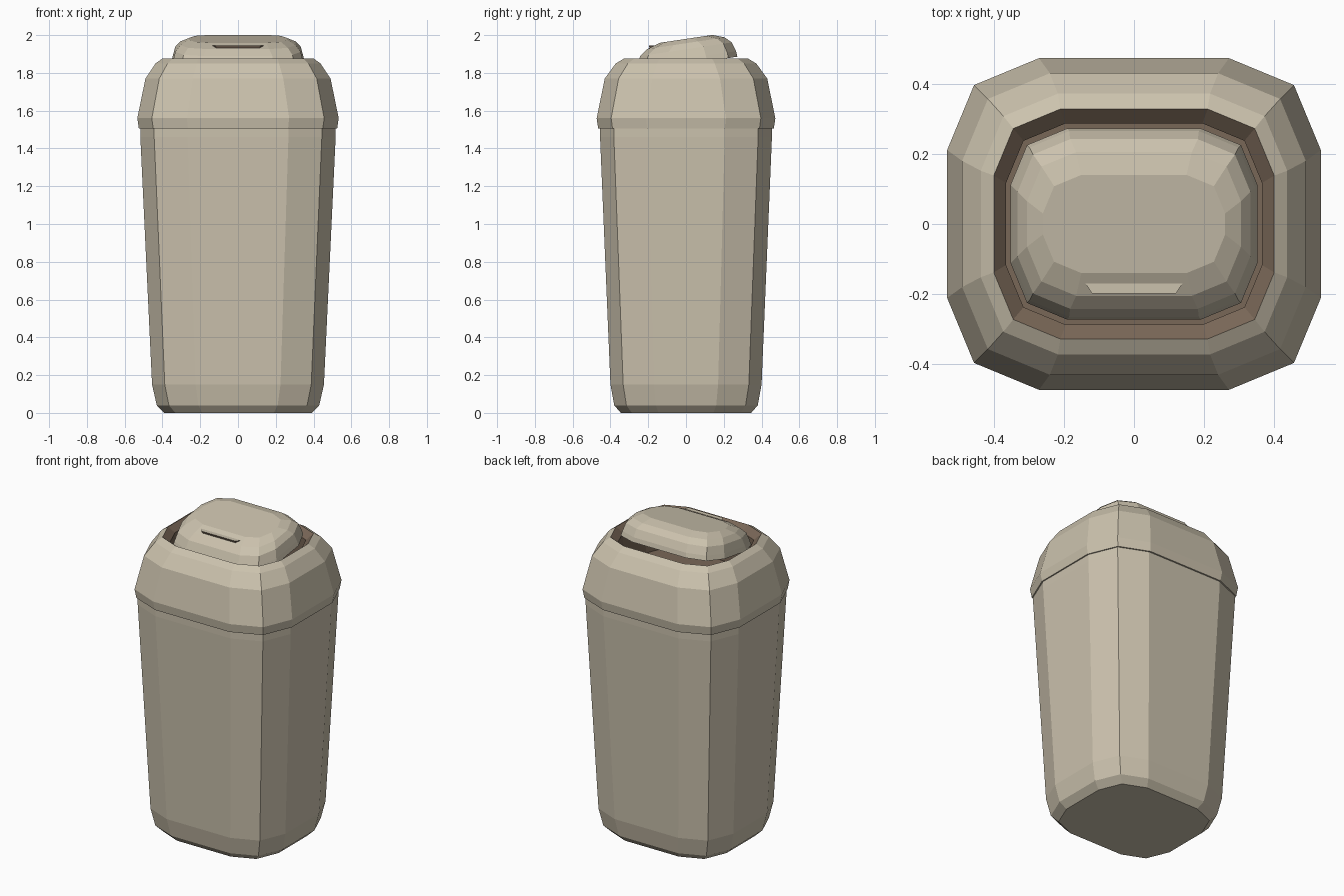
import bpy, bmesh, math

cube = bpy.data.objects.get("Cube")
if cube:
    bpy.data.objects.remove(cube, do_unlink=True)


def material(name, color):
    m = bpy.data.materials.new(name)
    m.use_nodes = True
    m.diffuse_color = color
    m.node_tree.nodes["Principled BSDF"].inputs["Base Color"].default_value = color
    return m


BEIGE = material("warm beige", (0.60, 0.54, 0.42, 1))
BROWN = material("dark brown", (0.19, 0.135, 0.095, 1))


def outline(a, b, r):
    """Rounded rectangle with two-segment corners, counter-clockwise."""
    pts = []
    for k, (sx, sy) in enumerate([(1, 1), (-1, 1), (-1, -1), (1, -1)]):
        for i in range(3):
            t = math.pi / 2 * (k + i / 2)
            pts.append((sx * (a - r) + r * math.cos(t), sy * (b - r) + r * math.sin(t)))
    return pts


def loft(name, rings, brown_from=99, slope=0, brown_base=False):
    """Join rings of (half width, half depth, corner radius, z) and cap both ends."""
    bm = bmesh.new()
    loops = [[bm.verts.new((x, y, z + slope * y)) for x, y in outline(a, b, r)]
             for a, b, r, z in rings]
    base = bm.faces.new(loops[0][::-1])
    base.material_index = int(brown_base)
    for k, (lo, hi) in enumerate(zip(loops, loops[1:])):
        for i in range(len(lo)):
            j = (i + 1) % len(lo)
            f = bm.faces.new((lo[i], lo[j], hi[j], hi[i]))
            f.material_index = int(k >= brown_from)
    top = bm.faces.new(loops[-1])
    top.material_index = int(brown_from < 99)
    me = bpy.data.meshes.new(name)
    bm.to_mesh(me)
    bm.free()
    me.materials.append(BEIGE)
    me.materials.append(BROWN)
    ob = bpy.data.objects.new(name, me)
    bpy.context.collection.objects.link(ob)
    return ob


# Tapered container
loft("bin_body", [
    (0.39, 0.345, 0.20, 0), (0.43, 0.38, 0.22, 0.04), (0.455, 0.40, 0.23, 0.15),
    (0.517, 0.455, 0.25, 1.46), (0.517, 0.455, 0.25, 1.515)])

# Domed lid with a brown funnel and floor inside the opening
loft("lid", [
    (0.525, 0.465, 0.26, 1.505), (0.533, 0.473, 0.262, 1.56), (0.49, 0.43, 0.25, 1.77),
    (0.437, 0.372, 0.22, 1.85), (0.40, 0.328, 0.19, 1.876),
    (0.365, 0.287, 0.17, 1.84), (0.365, 0.287, 0.17, 1.62)], brown_from=4)

# Tilted swing flap, higher at the back
loft("swing_flap", [
    (0.352, 0.272, 0.16, 1.845), (0.345, 0.265, 0.16, 1.875), (0.332, 0.242, 0.15, 1.925),
    (0.305, 0.205, 0.14, 1.957), (0.26, 0.14, 0.11, 1.98)], slope=0.15, brown_base=True)

# Small finger tab on the flap front, brown below its top face
bm = bmesh.new()
plan = [(-0.12, -0.198), (0.12, -0.198), (0.138, -0.17), (-0.138, -0.17)]
upper = [bm.verts.new((x, y, 1.946)) for x, y in plan]
lower = [bm.verts.new((x * 0.94, y + 0.008, 1.926)) for x, y in plan]
bm.faces.new(upper)
bm.faces.new(lower[::-1]).material_index = 1
for i in range(4):
    j = (i + 1) % 4
    bm.faces.new((lower[i], lower[j], upper[j], upper[i])).material_index = 1
me = bpy.data.meshes.new("finger_tab")
bm.to_mesh(me)
bm.free()
me.materials.append(BEIGE)
me.materials.append(BROWN)
bpy.context.collection.objects.link(bpy.data.objects.new("finger_tab", me))
